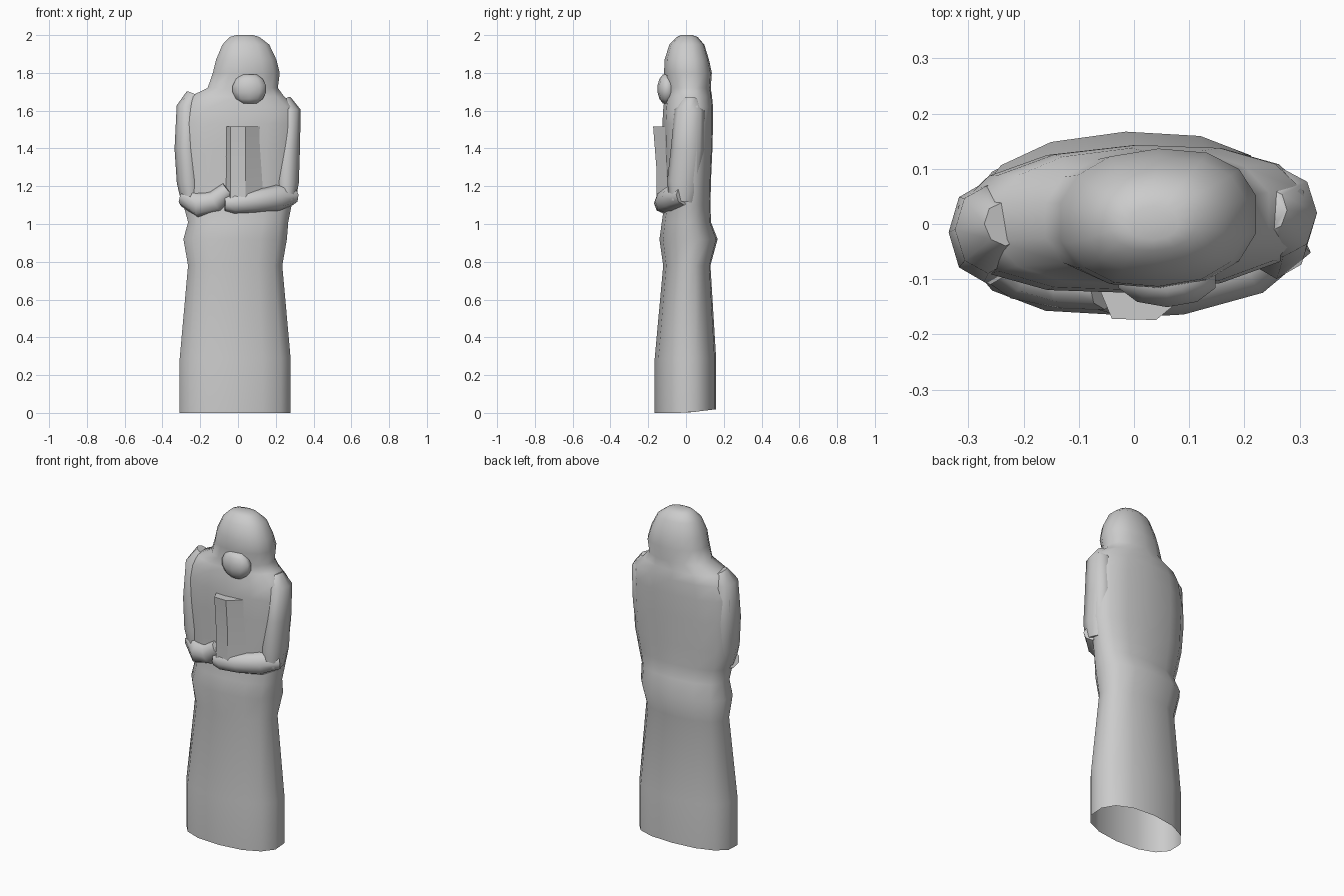
import bpy, bmesh
from math import cos, sin, pi, radians, copysign
from mathutils import Vector

if "Cube" in bpy.data.objects:
    bpy.data.objects.remove(bpy.data.objects["Cube"])


def finish(name, rings, cap_start, cap_end, angle=60):
    bm = bmesh.new()
    vr = [[bm.verts.new(p) for p in r] for r in rings]
    n = len(rings[0])
    for a, b in zip(vr, vr[1:]):
        for i in range(n):
            j = (i + 1) % n
            bm.faces.new((a[i], a[j], b[j], b[i]))
    if cap_start:
        bm.faces.new(vr[0][::-1])
    if cap_end:
        bm.faces.new(vr[-1])
    bmesh.ops.recalc_face_normals(bm, faces=bm.faces[:])
    me = bpy.data.meshes.new(name)
    bm.to_mesh(me)
    bm.free()
    ob = bpy.data.objects.new(name, me)
    bpy.context.collection.objects.link(ob)
    bpy.ops.object.select_all(action='DESELECT')
    ob.select_set(True)
    bpy.context.view_layer.objects.active = ob
    bpy.ops.object.shade_smooth_by_angle(angle=radians(angle))
    return ob


def section(x0, x1, y0, y1, z, skew=0.04, power=2.3, n=14):
    """Horizontal rounded section, slightly turned like the figure."""
    cx, cy = (x0 + x1) / 2, (y0 + y1) / 2
    pts = []
    for i in range(n):
        t = 2 * pi * (i + 0.5) / n - pi / 2 + pi / n
        c, s = cos(t), sin(t)
        c = copysign(abs(c) ** (2 / power), c)
        s = copysign(abs(s) ** (2 / power), s)
        x = cx + (x1 - x0) / 2 * c
        pts.append((x, cy + (y1 - y0) / 2 * s + skew * x, z))
    return pts


def limb(name, path, n=8):
    """Tube through (x, y, z, depth radius along y, other radius)."""
    rings = []
    for i, (x, y, z, ry, ro) in enumerate(path):
        a = Vector(path[max(i - 1, 0)][:3])
        b = Vector(path[min(i + 1, len(path) - 1)][:3])
        t = (b - a).normalized()
        u = Vector((0, 1, 0))
        u = (u - t * u.dot(t)).normalized()
        w = t.cross(u)
        c = Vector((x, y, z))
        rings.append([c + u * ry * cos(2 * pi * k / n) + w * ro * sin(2 * pi * k / n)
                      for k in range(n)])
    return finish(name, rings, True, True)


# robe, torso and hood: one continuous shell, open at the hem
body = [
    (-.315, .285, -.165, .160, 0.00), (-.315, .285, -.165, .160, 0.29),
    (-.27, .24, -.120, .130, 0.78), (-.295, .265, -.140, .168, 0.92),
    (-.27, .272, -.128, .132, 1.01), (-.295, .29, -.115, .130, 1.10),
    (-.322, .315, -.115, .132, 1.22), (-.328, .322, -.122, .140, 1.40),
    (-.325, .325, -.125, .143, 1.53), (-.305, .315, -.12, .143, 1.62),
    (-.26, .25, -.11, .138, 1.675), (-.165, .215, -.105, .130, 1.72),
    (-.137, .225, -.118, .135, 1.80), (-.12, .207, -.115, .120, 1.87),
    (-.085, .168, -.09, .095, 1.95), (-.045, .115, -.05, .06, 1.99),
    (-.01, .08, -.03, .03, 2.00)]
rings = [section(*s) for s in body]
# hem rises a touch at the back
rings[0] = [(x, y, 0.02 * max(0, y / 0.165)) for x, y, z in rings[0]]
finish("robe_and_hood", rings, False, True)

# sleeves hanging from the shoulders
limb("left_sleeve", [(-.235, .0, 1.685, .04, .04), (-.265, -.01, 1.62, .08, .06),
                     (-.272, -.015, 1.40, .09, .064), (-.26, -.02, 1.22, .09, .064),
                     (-.25, -.025, 1.12, .07, .05)])
limb("right_sleeve", [(.245, .025, 1.66, .04, .035), (.27, .02, 1.60, .08, .062),
                      (.265, .01, 1.40, .09, .063), (.258, -.01, 1.22, .09, .064),
                      (.255, -.02, 1.12, .07, .05)])

# forearms folded across the waist
limb("left_forearm", [(-.28, -.03, 1.14, .055, .05), (-.20, -.085, 1.10, .055, .07),
                      (-.12, -.105, 1.12, .05, .06), (-.05, -.115, 1.18, .04, .045)])
limb("right_forearm", [(.285, -.01, 1.15, .055, .05), (.21, -.075, 1.14, .055, .07),
                       (.08, -.110, 1.12, .055, .06), (-.02, -.12, 1.11, .05, .055),
                       (-.07, -.125, 1.11, .03, .04)])

# flat panel held against the chest
panel = [[(-.07, -.10, z), (-.04, y, z), (.04, y - .002, z), (.13, -.10, z)]
         for z, y in ((1.12, -.155), (1.30, -.155), (1.515, -.172))]
finish("chest_panel", panel, True, True, 30)

# face bulging under the hood
face = []
for k in range(1, 7):
    a = pi * k / 7
    r = sin(a)
    face.append(section(.06 - .095 * r, .06 + .095 * r, -.10 - .052 * r,
                        -.10 + .052 * r, 1.715 - .085 * cos(a), 0, 2, 10))
finish("face", face, True, True)
